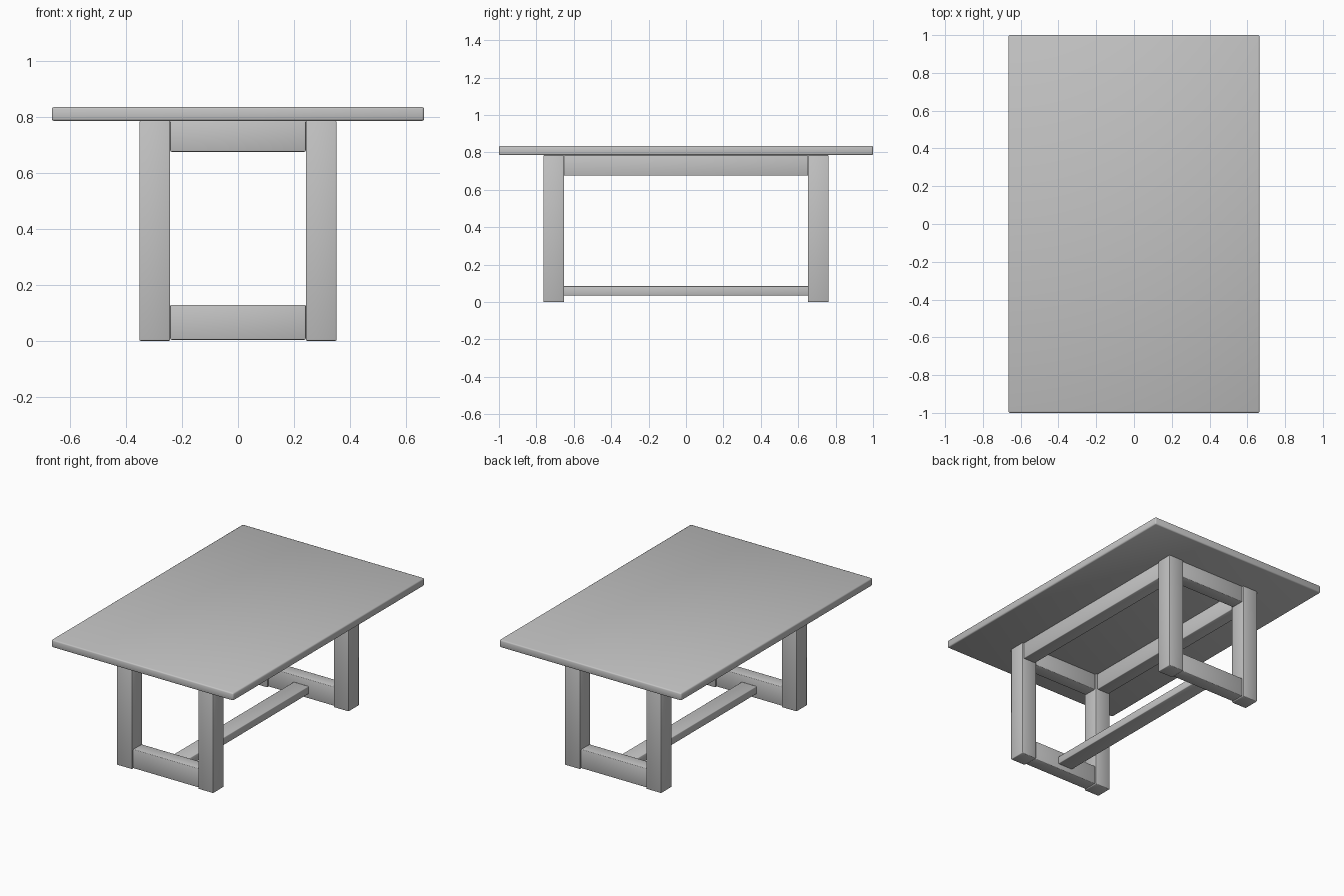
import bpy
from math import radians

# Remove the default cube
cube = bpy.data.objects.get("Cube")
if cube:
    bpy.data.objects.remove(cube, do_unlink=True)

# Single grey finish
GREY = (0.55, 0.55, 0.55, 1)
grey = bpy.data.materials.new("plain grey")
grey.use_nodes = True
grey.diffuse_color = GREY
grey.node_tree.nodes["Principled BSDF"].inputs["Base Color"].default_value = GREY


def beam(name, center, size, bevel=0.004):
    """Box with slightly rounded edges."""
    bpy.ops.mesh.primitive_cube_add(size=1, location=center)
    ob = bpy.context.object
    ob.name = name
    ob.scale = size
    bpy.ops.object.transform_apply(location=False, rotation=False, scale=True)
    ob.data.materials.append(grey)
    mod = ob.modifiers.new("rounded edges", "BEVEL")
    mod.width = bevel
    mod.segments = 2
    bpy.ops.object.modifier_apply(modifier=mod.name)
    bpy.ops.object.shade_smooth_by_angle(angle=radians(50))
    return ob


TOP_Z, THICK = 0.785, 0.05     # underside height and thickness of the top
LEG, RAIL = 0.11, 0.09         # timber widths
LEG_X, LEG_Y = 0.297, 0.707    # leg centres
GAP_X, GAP_Y = 2 * LEG_X - LEG, 2 * LEG_Y - LEG
RAIL_Z = TOP_Z - LEG / 2

# Table top
beam("table_top", (0, 0, TOP_Z + THICK / 2), (1.33, 2, THICK), 0.008)

# Legs
for sx, x_name in ((1, "left"), (-1, "right")):
    for sy, y_name in ((-1, "front"), (1, "back")):
        beam(f"{y_name}_{x_name}_leg", (sx * LEG_X, sy * LEG_Y, TOP_Z / 2),
             (LEG, LEG, TOP_Z))
    # Long side rails under the top
    beam(f"{x_name}_side_rail", (sx * LEG_X, 0, RAIL_Z), (RAIL, GAP_Y, LEG))

# Short end rails under the top and foot bars at the floor
for sy, y_name in ((-1, "front"), (1, "back")):
    beam(f"{y_name}_end_rail", (0, sy * LEG_Y, RAIL_Z), (GAP_X, RAIL, LEG))
    beam(f"{y_name}_foot_bar", (0, sy * LEG_Y, 0.066), (GAP_X, RAIL, 0.125))

# Low stretcher between the foot bars
beam("stretcher", (0, 0, 0.06), (LEG, 2 * LEG_Y - RAIL, 0.05))
